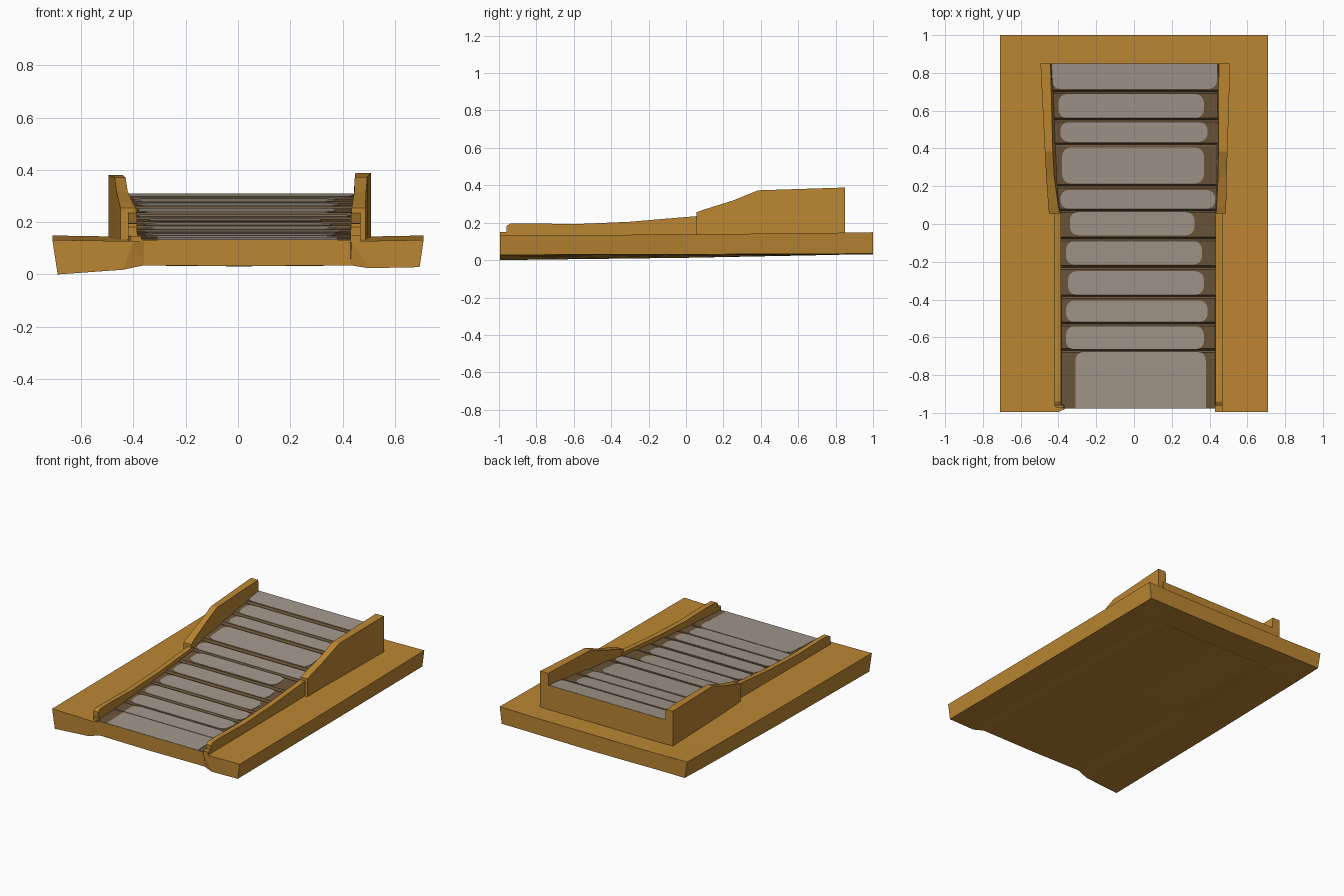
import bpy, bmesh, math

if "Cube" in bpy.data.objects:
    bpy.data.objects.remove(bpy.data.objects["Cube"])


def material(name, rgb):
    m = bpy.data.materials.new(name)
    m.diffuse_color = (*rgb, 1)
    m.use_nodes = True
    m.node_tree.nodes["Principled BSDF"].inputs["Base Color"].default_value = m.diffuse_color
    return m


OCHRE = material("ochre_wood", (0.5, 0.24, 0.032))
BROWN = material("dark_brown", (0.145, 0.09, 0.042))
GREY = material("warm_grey", (0.355, 0.308, 0.252))


def finish(name, bm, mats):
    bmesh.ops.recalc_face_normals(bm, faces=bm.faces)
    mesh = bpy.data.meshes.new(name)
    bm.to_mesh(mesh)
    bm.free()
    for m in mats:
        mesh.materials.append(m)
    ob = bpy.data.objects.new(name, mesh)
    bpy.context.collection.objects.link(ob)
    return ob


def loft(name, rings, mats, skip=()):
    """Skin a list of closed rings and cap both ends; skip holds (span, side)
    pairs of faces buried inside other parts (span None means all spans)."""
    bm = bmesh.new()
    vs = [[bm.verts.new(p) for p in r] for r in rings]
    n = len(vs[0])
    for s, (a, b) in enumerate(zip(vs, vs[1:])):
        for i in range(n):
            if (s, i) in skip or (None, i) in skip:
                continue
            j = (i + 1) % n
            bm.faces.new((a[i], a[j], b[j], b[i]))
    bm.faces.new(vs[0])
    bm.faces.new(vs[-1])
    return finish(name, bm, mats)


def interp(table, t):
    for (a, za), (b, zb) in zip(table, table[1:]):
        if t <= b:
            return za + (zb - za) * (t - a) / (b - a)
    return table[-1][1]


# base slab with a slightly uneven underside, hollowed below the ramp
wings = [(-0.69, 0.0), (-0.44, 0.018), (0.5, 0.024), (0.695, 0.028)]


def base_ring(y):
    level = interp([(-1, 0), (0, 0.35), (0.8, 0.8), (1, 1)], y)
    top = interp([(-1, 0.132), (0, 0.137), (0.8, 0.146), (1, 0.149)], y)
    hollow = interp([(-1, 0.035), (0, 0.038), (0.79, 0.042), (0.81, 0.034)], y)
    mid = max(y, -0.977)  # the middle of the front is set back a little
    w = [(x, y, z + (0.035 - z) * level) for x, z in wings]
    return w[:2] + [(-0.36, mid, hollow), (0, mid, hollow - 0.003),
                    (0.43, mid, hollow)] + w[2:] + [
        (0.71, y, top), (0.435, y, top - 0.005), (0.43, mid, top - 0.005),
        (-0.36, mid, top - 0.005), (-0.40, y, top - 0.005), (-0.71, y, top)]


# the top is open where the ramp stands on it
base = loft("base", [base_ring(y) for y in
                     (-0.995, -0.974, 0, 0.79, 0.81, 0.845, 1)], [OCHRE],
            skip=[(s, 9) for s in range(1, 5)])
bm = bmesh.new()
bm.from_mesh(base.data)
bmesh.ops.triangulate(bm, faces=[f for f in bm.faces if len(f.verts) > 4])
bm.to_mesh(base.data)
bm.free()

# stepped ramp: plank joints along y, surface height and half widths
joints = [-0.978, -0.79, -0.67, -0.53, -0.385, -0.23, -0.08, 0.07, 0.20,
          0.42, 0.55, 0.70, 0.85]
height = [(-0.978, 0.13), (-0.67, 0.145), (-0.3, 0.175), (0.06, 0.215),
          (0.45, 0.262), (0.85, 0.31)]
FLAT = 0.65  # planks are flatter than the ramp itself


def plank_z(i, y):
    a, b = joints[i], joints[i + 1]
    za, zb = interp(height, a), interp(height, b)
    return (za + zb) / 2 + FLAT * (zb - za) / (b - a) * (y - (a + b) / 2)


profile = []
last = len(joints) - 2
for i in range(last + 1):
    a, b = joints[i], joints[i + 1]
    if i > 1:
        profile.append((a, interp(height, a) - 0.01))
        a += 0.01
    if 0 < i < last:
        b -= 0.01
    profile += [(a, plank_z(i, a)), (b, plank_z(i, b))]


def ramp_ring(y, z):
    xl = interp([(-1, -0.39), (0.06, -0.40), (0.85, -0.455)], y)
    xr = interp([(-1, 0.435), (0.06, 0.44), (0.85, 0.47)], y)
    return [(xl, y, 0.12), (xr, y, 0.12), (xr, y, z), (xl, y, z)]


ramp = loft("ramp", [ramp_ring(y, z) for y, z in profile], [OCHRE, BROWN],
            skip=[(None, 0)])
for f in ramp.data.polygons:
    inside = -0.975 < f.center.y < 0.845
    f.material_index = 1 if inside and abs(f.normal.x) < 0.5 else 0

# worn grey patch on each plank: x range and y range
patches = [(-0.31, 0.38, -0.977, -0.79), (-0.31, 0.38, -0.79, -0.675),
           (-0.36, 0.37, -0.665, -0.54), (-0.36, 0.39, -0.52, -0.405),
           (-0.35, 0.37, -0.375, -0.25), (-0.36, 0.36, -0.215, -0.09),
           (-0.34, 0.32, -0.06, 0.065), (-0.39, 0.43, 0.08, 0.18),
           (-0.38, 0.37, 0.215, 0.405), (-0.39, 0.39, 0.435, 0.54),
           (-0.40, 0.37, 0.56, 0.688), (-0.435, 0.44, 0.715, 0.849)]
square = {0: (0, 1, 2, 3), 1: (2, 3), last: (0, 1)}  # unrounded corners
for i, (x0, x1, y0, y1) in enumerate(patches):
    r = 0.045
    outline = []
    for k, (cx, cy) in enumerate([(x1 - r, y1 - r), (x0 + r, y1 - r),
                                  (x0 + r, y0 + r), (x1 - r, y0 + r)]):
        if k in square.get(i, ()):
            outline.append((x1 if k in (0, 3) else x0, y1 if k < 2 else y0))
            continue
        for s in range(5):
            t = math.pi / 2 * (k + s / 4)
            outline.append((cx + r * math.cos(t), cy + r * math.sin(t)))
    loft("plank_patch", [[(x, y, plank_z(i, y) + dz) for x, y in outline]
                         for dz in (-0.002, 0.002)], [GREY])


# rails: y, outer x, inner x at foot, inner x at top, top height
def rail(name, side, sections):
    loft(name, [[(side * o, y, 0.12), (side * f, y, 0.12),
                 (side * t, y, z), (side * o, y, z)]
                for y, o, f, t, z in sections], [OCHRE], skip=[(None, 0)])


low = [(-0.96, 0.182), (-0.94, 0.195), (-0.85, 0.197), (-0.6, 0.192),
       (-0.3, 0.205), (-0.1, 0.222), (0.07, 0.236)]
rail("left_lower_rail", -1, [(y, 0.42, 0.383, 0.387, z) for y, z in low])
rail("right_lower_rail", 1, [(y, 0.468, 0.428, 0.432, z) for y, z in low])
rail("right_rail_foot", 1, [(-0.995, 0.468, 0.43, 0.43, 0.15),
                            (-0.955, 0.468, 0.428, 0.43, 0.15)])
rail("left_rail_foot", -1, [(-0.974, 0.41, 0.36, 0.375, 0.148),
                            (-0.955, 0.42, 0.37, 0.38, 0.148)])
rail("left_upper_rail", -1, [(0.055, 0.45, 0.383, 0.39, 0.255),
                             (0.09, 0.453, 0.385, 0.40, 0.268),
                             (0.25, 0.465, 0.393, 0.422, 0.318),
                             (0.385, 0.472, 0.40, 0.43, 0.371),
                             (0.849, 0.495, 0.425, 0.442, 0.381)])
rail("right_upper_rail", 1, [(0.055, 0.487, 0.427, 0.435, 0.255),
                             (0.09, 0.488, 0.428, 0.437, 0.268),
                             (0.25, 0.49, 0.43, 0.445, 0.318),
                             (0.385, 0.495, 0.433, 0.447, 0.373),
                             (0.849, 0.509, 0.438, 0.449, 0.388)])
